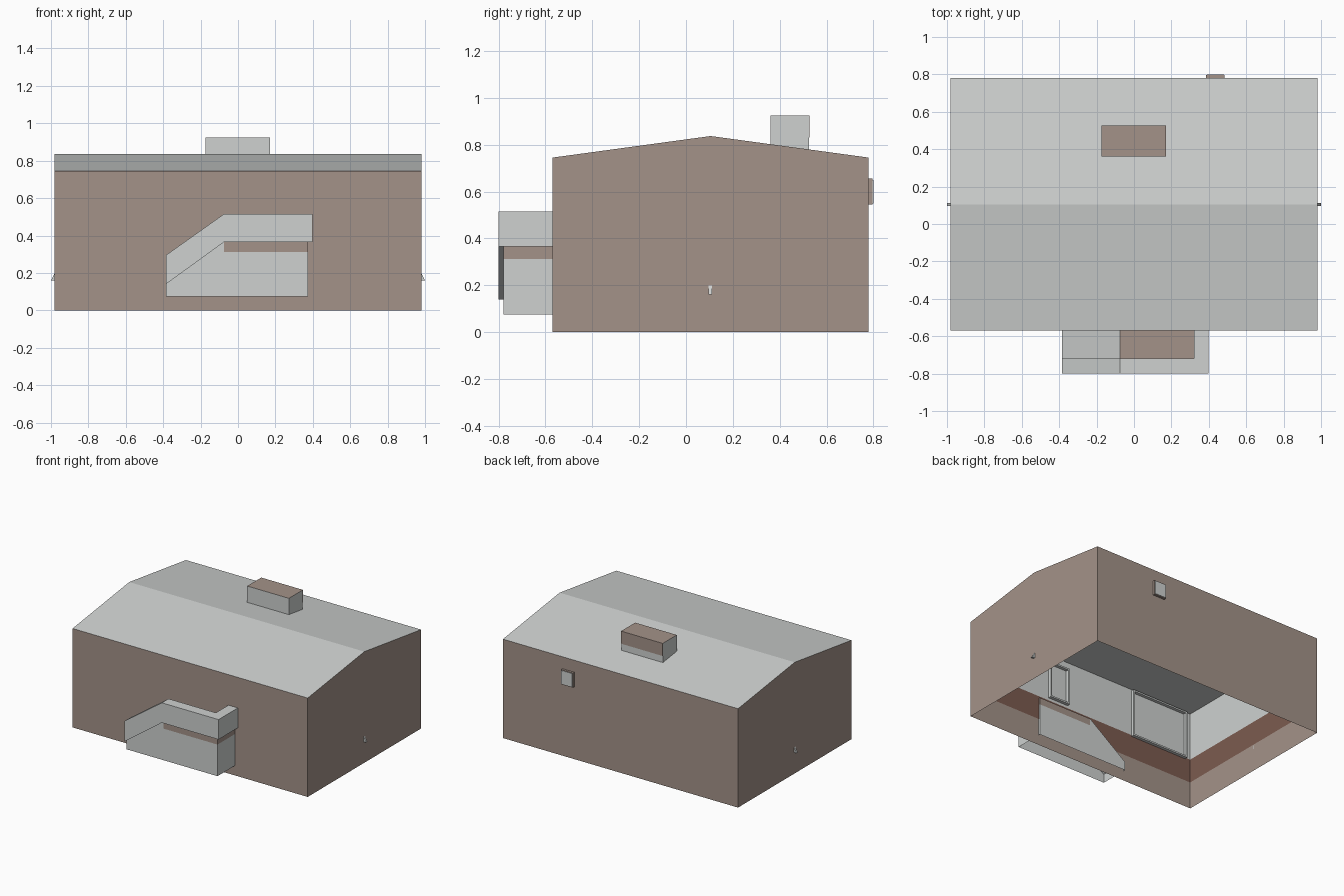
import bpy, bmesh
from mathutils import Vector

if "Cube" in bpy.data.objects:
    bpy.data.objects.remove(bpy.data.objects["Cube"])


def material(name, rgb):
    m = bpy.data.materials.new(name)
    m.use_nodes = True
    m.diffuse_color = (*rgb, 1)
    bsdf = next(n for n in m.node_tree.nodes if n.type == "BSDF_PRINCIPLED")
    bsdf.inputs["Base Color"].default_value = (*rgb, 1)
    return m


brown = material("taupe", (0.37, 0.29, 0.25))
grey = material("light grey", (0.62, 0.64, 0.63))
red = material("red brown", (0.20, 0.105, 0.08))


def prism(name, profile, start, end, axis, mats, drop=None, rule=None):
    """Extrude a profile along x (profile is y, z) or y (profile is x, z).
    Faces matching drop are removed; rule picks each face's material."""
    bm = bmesh.new()

    def point(a, z, d):
        return (d, a, z) if axis == "x" else (a, d, z)

    face = bm.faces.new([bm.verts.new(point(a, z, start)) for a, z in profile])
    moved = bmesh.ops.extrude_face_region(bm, geom=[face], use_keep_orig=True)
    shift = Vector((end - start, 0, 0) if axis == "x" else (0, end - start, 0))
    verts = [v for v in moved["geom"] if isinstance(v, bmesh.types.BMVert)]
    bmesh.ops.translate(bm, verts=verts, vec=shift)
    bmesh.ops.recalc_face_normals(bm, faces=bm.faces)
    bm.normal_update()
    if rule:
        for f in bm.faces:
            f.material_index = rule(f)
    if drop:
        gone = [f for f in bm.faces if drop(f)]
        bmesh.ops.delete(bm, geom=gone, context="FACES")
    mesh = bpy.data.meshes.new(name)
    bm.to_mesh(mesh)
    bm.free()
    obj = bpy.data.objects.new(name, mesh)
    bpy.context.collection.objects.link(obj)
    for m in mats:
        mesh.materials.append(m)
    return obj


def box(name, x, y, z, mats, **kw):
    profile = [(x[0], z[0]), (x[1], z[0]), (x[1], z[1]), (x[0], z[1])]
    return prism(name, profile, y[0], y[1], "y", mats, **kw)


def faces_down(f):
    return f.normal.z < -0.9


def faces_up(f):
    return f.normal.z > 0.5


W, FRONT, BACK, EAVE, RIDGE = 0.98, -0.57, 0.78, 0.745, 0.837

# House shell, open underneath, with the roof slopes in grey
gable = [(FRONT, 0), (BACK, 0), (BACK, EAVE), (0.105, RIDGE), (FRONT, EAVE)]
prism("house_shell", gable, -W, W, "x", [brown, grey], drop=faces_down,
      rule=lambda f: int(faces_up(f)))

# Inner lining: pale walls with ceiling, and a red band below them
g = 0.006
inner_x, inner_y = (-W + g, W - g), (FRONT + g, BACK - g)
box("inner_walls_and_ceiling", inner_x, inner_y, (0.38, EAVE - g), [grey],
    drop=faces_down)
box("inner_red_band", inner_x, inner_y, (0.20, 0.38), [red],
    drop=lambda f: abs(f.normal.z) > 0.9)

# Framed panels on the inside of the front wall
for name, x, z in (("wide_inner_panel", (-0.93, -0.45), (0.37, 0.73)),
                   ("narrow_inner_panel", (0.12, 0.29), (0.40, 0.68))):
    t = 0.012
    y = (FRONT + g, FRONT + 0.03)
    for i, edge in enumerate((x[0], x[1] - t)):
        box(f"{name}_jamb_{i}", (edge, edge + t), y, z, [grey])
    for i, edge in enumerate((z[0], z[1] - t)):
        box(f"{name}_rail_{i}", x, y, (edge, edge + t), [grey])

# Chimney with brown top and brown upper back
box("chimney", (-0.175, 0.172), (0.36, 0.525), (0.76, 0.925), [grey, brown],
    drop=faces_down, rule=lambda f: int(faces_up(f)))
box("chimney_back_panel", (-0.175, 0.172), (0.525, 0.527), (0.83, 0.925), [brown])

# Small back window
box("back_window_frame", (0.385, 0.485), (BACK, 0.797), (0.545, 0.655), [brown])
box("back_window_pane", (0.39, 0.48), (0.797, 0.8), (0.55, 0.65), [grey])

# Small wedge fittings, one on each gable wall
for name, s in (("left", 1), ("right", -1)):
    prism(f"{name}_wall_wedge", [(s * W, 0.16), (s * 1.0, 0.16), (s * W, 0.2)],
          0.097, 0.112, "y", [grey])

# Porch: base with a sloped stair, slab, floor and parapet
porch_back = FRONT + 0.015
stair = [(-0.385, 0.075), (-0.075, 0.075), (-0.075, 0.365), (-0.385, 0.14)]
prism("porch_stair", stair, -0.78, porch_back, "y", [grey],
      drop=lambda f: faces_down(f) or f.normal.x > 0.9)
box("porch_base", (-0.075, 0.375), (-0.78, porch_back), (0.075, 0.313), [grey],
    drop=lambda f: faces_down(f) or f.normal.x < -0.9)
box("porch_floor", (-0.075, 0.375), (-0.78, porch_back), (0.313, 0.365), [brown])

parapet = [(-0.385, 0.14), (-0.075, 0.365), (0.398, 0.365),
           (0.398, 0.515), (-0.075, 0.515), (-0.385, 0.295)]
prism("porch_front_parapet", parapet, -0.8, -0.72, "y", [grey])
box("porch_side_parapet", (0.32, 0.398), (-0.72, FRONT), (0.365, 0.515), [grey])
